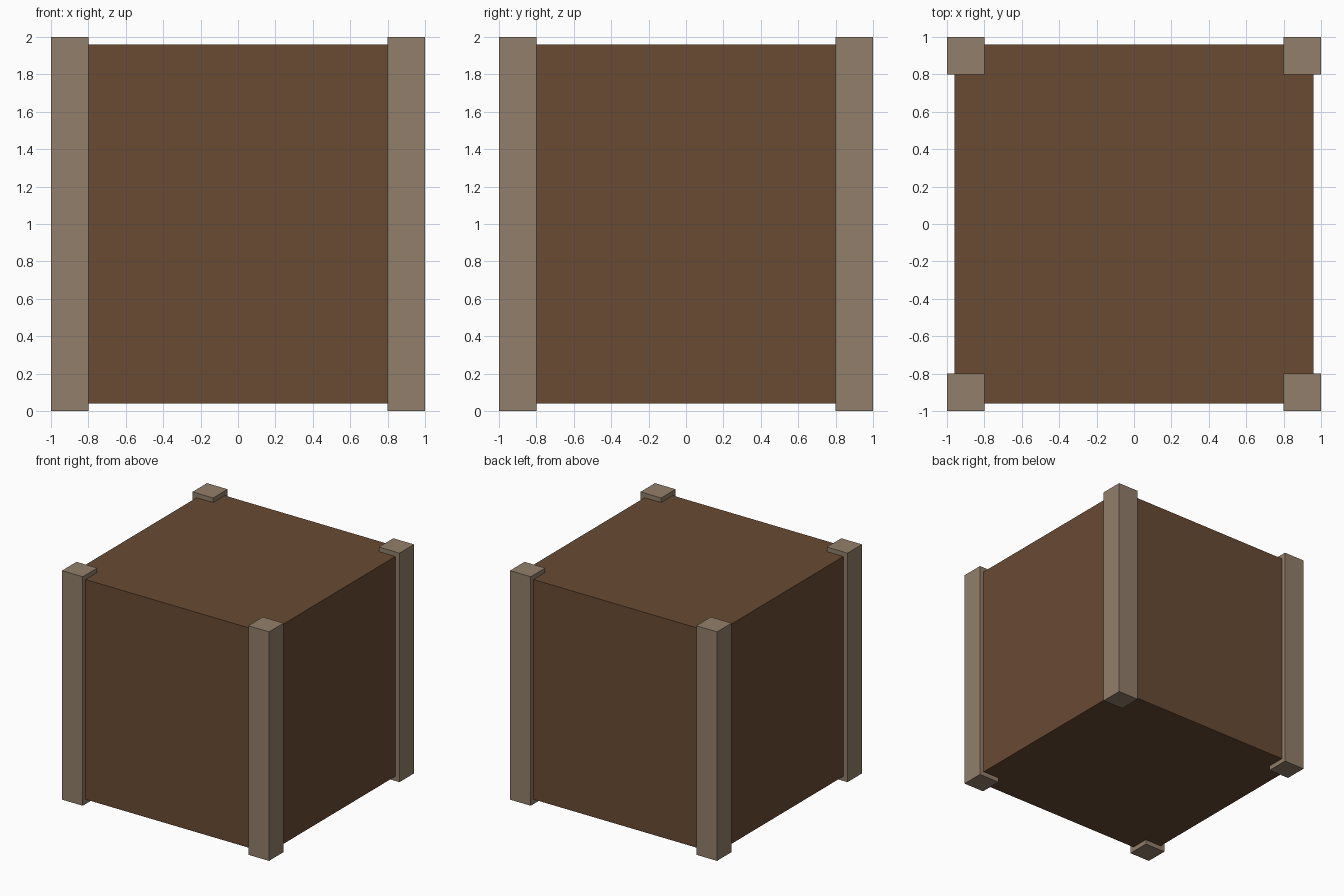
import bpy

if "Cube" in bpy.data.objects:
    bpy.data.objects.remove(bpy.data.objects["Cube"])


def material(name, rgb):
    m = bpy.data.materials.new(name)
    m.diffuse_color = (*rgb, 1.0)
    m.use_nodes = True
    m.node_tree.nodes["Principled BSDF"].inputs["Base Color"].default_value = m.diffuse_color
    return m


def box(name, size, centre, mat):
    bpy.ops.mesh.primitive_cube_add(size=1, location=centre)
    ob = bpy.context.object
    ob.name = name
    ob.scale = size
    bpy.ops.object.transform_apply(location=False, rotation=False, scale=True)
    ob.data.materials.append(mat)
    return ob


dark_wood = material("dark brown wood", (0.141, 0.070, 0.034))
pale_wood = material("pale grey brown wood", (0.288, 0.212, 0.144))

# Main body, slightly inset from the posts on every side
box("crate_body", (1.92, 1.92, 1.92), (0, 0, 1), dark_wood)

# Four square corner posts
for side, x in (("left", -0.9), ("right", 0.9)):
    for end, y in (("front", -0.9), ("back", 0.9)):
        box(f"{end}_{side}_post", (0.2, 0.2, 2.0), (x, y, 1), pale_wood)
